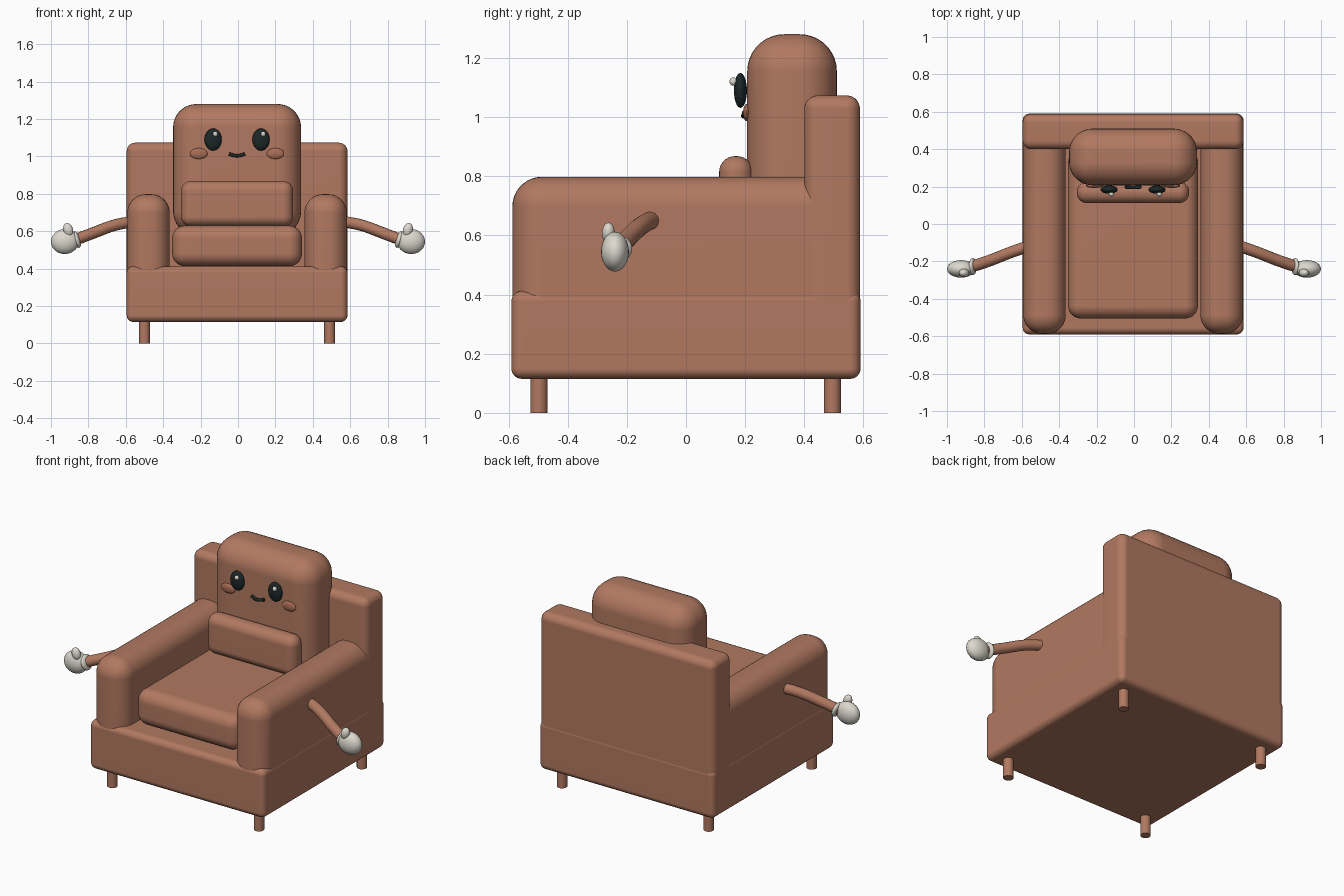
import bpy, bmesh, math
from mathutils import Matrix, Vector

if "Cube" in bpy.data.objects:
    bpy.data.objects.remove(bpy.data.objects["Cube"])


def material(name, rgb):
    m = bpy.data.materials.new(name)
    m.diffuse_color = (*rgb, 1)
    m.use_nodes = True
    m.node_tree.nodes["Principled BSDF"].inputs["Base Color"].default_value = m.diffuse_color
    return m


BROWN = material("brown_leather", (0.44, 0.19, 0.118))
BLUSH = material("blush_brown", (0.40, 0.155, 0.09))
WHITE = material("glove_white", (0.72, 0.69, 0.62))
BLACK = material("eye_black", (0.012, 0.02, 0.021))
CX = -0.005  # centre line of the chair


def add_object(name, mesh, mat):
    ob = bpy.data.objects.new(name, mesh)
    bpy.context.collection.objects.link(ob)
    mesh.materials.clear()
    mesh.materials.append(mat)
    return ob


def finish(name, bm, mat, weighted=False):
    mesh = bpy.data.meshes.new(name)
    bm.to_mesh(mesh)
    bm.free()
    ob = add_object(name, mesh, mat)
    bpy.ops.object.select_all(action='DESELECT')
    ob.select_set(True)
    bpy.context.view_layer.objects.active = ob
    bpy.ops.object.shade_smooth_by_angle(angle=math.radians(40))
    if weighted:
        ob.modifiers.new("weighted", 'WEIGHTED_NORMAL').keep_sharp = True
    return ob


def rounded_box(name, lo, hi, radius, mat=BROWN, segments=7):
    lo, hi = Vector(lo), Vector(hi)
    bm = bmesh.new()
    bmesh.ops.create_cube(bm, size=1)
    bmesh.ops.scale(bm, vec=hi - lo, verts=bm.verts)
    bmesh.ops.translate(bm, vec=(lo + hi) / 2, verts=bm.verts)
    bmesh.ops.bevel(bm, geom=bm.edges[:], offset=radius, segments=segments,
                    profile=0.5, affect='EDGES', clamp_overlap=True)
    return finish(name, bm, mat, True)


def ellipsoid(name, centre, radii, mat, tilt=0):
    bm = bmesh.new()
    bmesh.ops.create_uvsphere(bm, u_segments=28, v_segments=16, radius=1)
    bm.transform(Matrix.Translation(centre) @ Matrix.Rotation(tilt, 4, 'Y')
                 @ Matrix.Diagonal((*radii, 1)))
    return finish(name, bm, mat)


def tube(name, points, radius, mat):
    cu = bpy.data.curves.new(name + "_path", 'CURVE')
    cu.dimensions = '3D'
    cu.bevel_depth = radius
    cu.bevel_resolution = 5
    cu.use_fill_caps = True
    sp = cu.splines.new('BEZIER')
    sp.bezier_points.add(len(points) - 1)
    for bp, p in zip(sp.bezier_points, points):
        bp.co = p
        bp.handle_left_type = bp.handle_right_type = 'AUTO'
    helper = bpy.data.objects.new(name + "_path", cu)
    bpy.context.collection.objects.link(helper)
    bpy.context.view_layer.update()
    deps = bpy.context.evaluated_depsgraph_get()
    bm = bmesh.new()
    mesh = bpy.data.meshes.new_from_object(helper.evaluated_get(deps))
    bm.from_mesh(mesh)
    bpy.data.objects.remove(helper)
    return finish(name, bm, mat)


# Chair body
rounded_box("base", (CX - .59, -.59, .115), (CX + .59, .59, .412), .035)
rounded_box("backrest", (CX - .59, .40, .13), (CX + .59, .588, 1.073), .045)

# Cushions
rounded_box("seat_cushion", (CX - .347, -.505, .413), (CX + .347, .40, .63), .068)
rounded_box("back_cushion", (CX - .342, .207, .58), (CX + .342, .51, 1.28), .125, segments=9)
rounded_box("lumbar_pillow", (CX - .30, .112, .625), (CX + .30, .226, .868), .054)

for s, side in ((-1, "left"), (1, "right")):
    # Armrest, spanning from the front to inside the backrest
    xs = sorted((CX + s * .36, CX + s * .587))
    rounded_box(side + "_armrest", (xs[0], -.587, .29), (xs[1], .55, .798), .1, segments=9)

    # Legs
    for y, end in ((-.497, "front"), (.495, "back")):
        bm = bmesh.new()
        bmesh.ops.create_cone(bm, cap_ends=True, segments=24, radius1=.029,
                              radius2=.029, depth=.15)
        bmesh.ops.translate(bm, vec=(CX + s * .495, y, .075), verts=bm.verts)
        finish(f"{side}_{end}_leg", bm, BROWN)

    # Thin arm with gloved hand
    tube(side + "_arm", [(s * .54, -.11, .655), (s * .66, -.152, .632),
                         (s * .77, -.195, .592), (s * .88, -.232, .55)], .031, BROWN)
    ellipsoid(side + "_glove_cuff", (s * .862, -.228, .555), (.018, .046, .046), WHITE, s * .3)
    ellipsoid(side + "_hand", (s * .925, -.24, .545), (.075, .047, .067), WHITE, s * .1)
    ellipsoid(side + "_thumb", (s * .908, -.262, .607), (.026, .022, .037), WHITE, s * .3)

    # Face details
    ex = CX + s * .128
    ellipsoid(side + "_eye", (ex, .184, 1.09), (.046, .022, .059), BLACK)
    ellipsoid(side + "_eye_glint", (ex + .012, .160, 1.12), (.013, .013, .014), WHITE)
    ellipsoid(side + "_cheek", (CX + s * .205, .205, 1.015), (.047, .012, .029), BLUSH)

# Mouth
tube("mouth", [(CX - .042, .198, 1.014), (CX - .02, .196, 1.006), (CX, .195, 1.004),
               (CX + .02, .196, 1.006), (CX + .042, .198, 1.014)], .009, BLACK)
